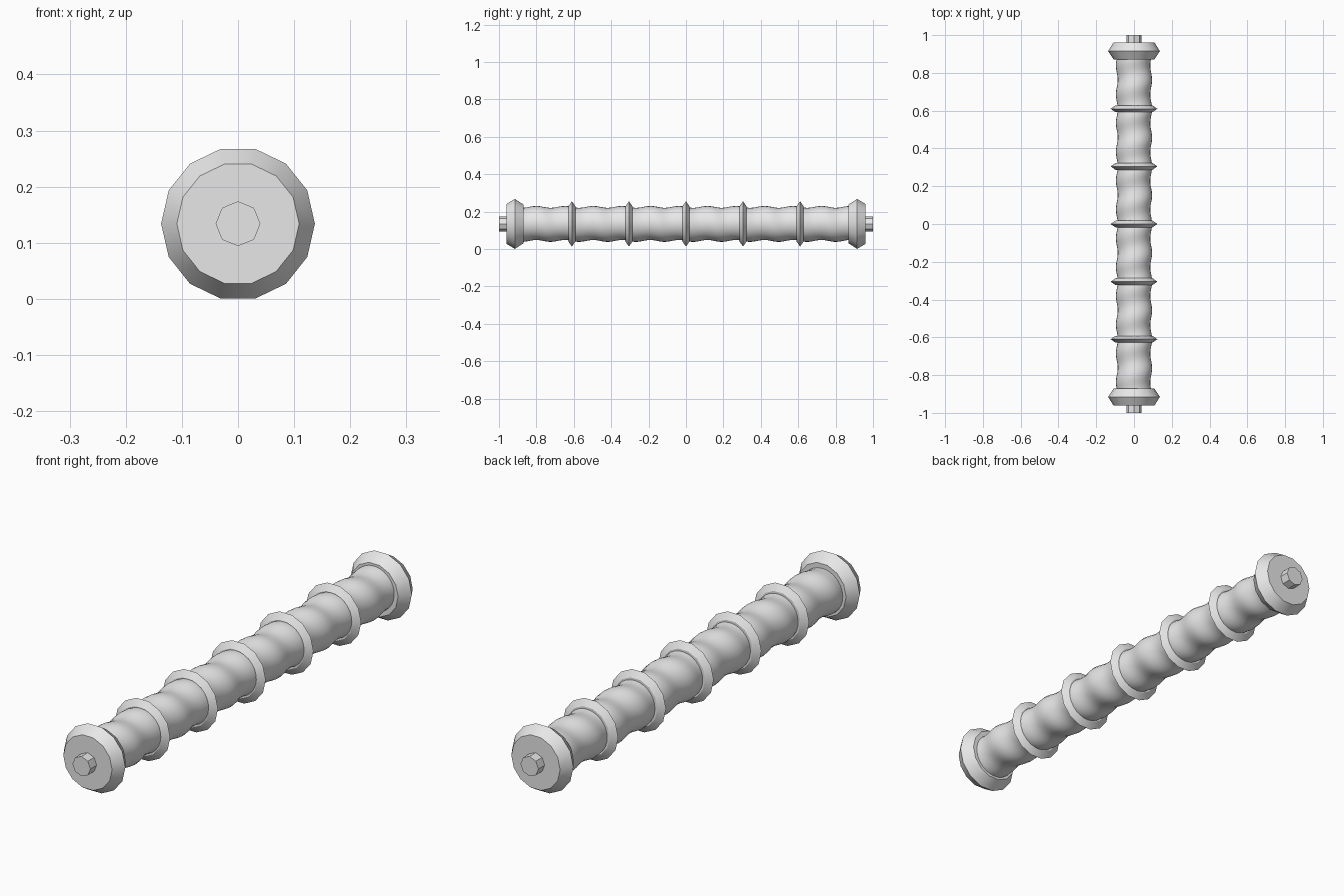
import bpy, bmesh, math

if "Cube" in bpy.data.objects:
    bpy.data.objects.remove(bpy.data.objects["Cube"])

CZ = 0.134  # height of the rod axis

grey = bpy.data.materials.new("light grey")
grey.diffuse_color = (0.8, 0.8, 0.8, 1)
grey.use_nodes = True
grey.node_tree.nodes["Principled BSDF"].inputs["Base Color"].default_value = grey.diffuse_color


def lathe(name, ys, radius, sides):
    """Skin rings along y; radius(y, angle) gives the section. Ends are capped."""
    bm = bmesh.new()
    rings = []
    for y in ys:
        ring = []
        for i in range(sides):
            a = 2 * math.pi * i / sides
            r = radius(y, a)
            ring.append(bm.verts.new((r * math.cos(a), y, CZ + r * math.sin(a))))
        rings.append(ring)
    for lo, hi in zip(rings, rings[1:]):
        for i in range(sides):
            j = (i + 1) % sides
            bm.faces.new((lo[i], hi[i], hi[j], lo[j]))
    bm.faces.new(rings[0])
    bm.faces.new(rings[-1])
    bmesh.ops.recalc_face_normals(bm, faces=bm.faces)
    mesh = bpy.data.meshes.new(name)
    bm.to_mesh(mesh)
    bm.free()
    mesh.materials.append(grey)
    ob = bpy.data.objects.new(name, mesh)
    bpy.context.collection.objects.link(ob)
    bpy.ops.object.select_all(action='DESELECT')
    ob.select_set(True)
    bpy.context.view_layer.objects.active = ob
    bpy.ops.object.shade_smooth_by_angle(angle=math.radians(30))
    return ob


def profile_part(name, profile, sides):
    table = dict(profile)
    return lathe(name, [p[0] for p in profile], lambda y, a: table[y], sides)


# Twisted shaft: a shallow helical groove, two turns per section
K = 4 * math.pi / 0.305
lathe("twisted_shaft", [-0.9 + 1.8 * i / 150 for i in range(151)],
      lambda y, a: 0.091 + 0.005 * math.cos(a + K * y), 28)

# Five sharp-edged collars
for n in range(-2, 3):
    c = n * 0.305
    profile_part(f"collar_{n + 3}",
                 [(c - 0.018, 0.098), (c, 0.124), (c + 0.018, 0.098)], 14)

# Bevelled end caps and axle stubs
for s, side in ((-1, "front"), (1, "back")):
    profile_part(f"{side}_end_cap",
                 [(s * 0.87, 0.107), (s * 0.915, 0.137), (s * 0.96, 0.109)], 14)
    profile_part(f"{side}_axle_stub", [(s * 0.94, 0.04), (s * 1.0, 0.04)], 8)
